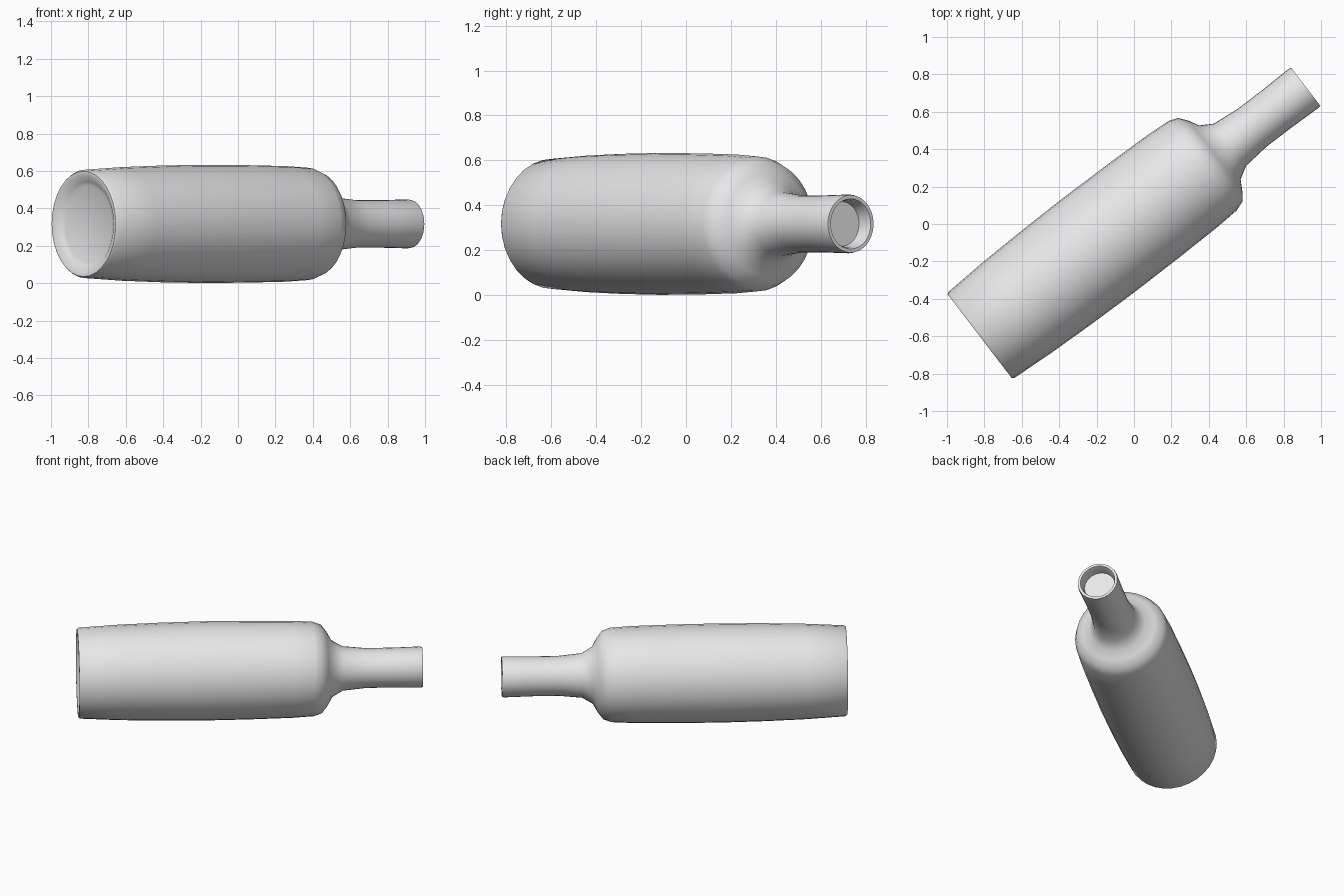
import bpy
import bmesh
import math

default_cube = bpy.data.objects.get("Cube")
if default_cube:
    bpy.data.objects.remove(default_cube, do_unlink=True)

SIDES = 32
HEADING = math.atan2(1.335, 1.745)
BASE_CENTRE = (-0.825, -0.6, 0.317)

grey = bpy.data.materials.new("plain grey")
grey.use_nodes = True
grey.diffuse_color = (0.8, 0.8, 0.8, 1)
grey.node_tree.nodes["Principled BSDF"].inputs["Base Color"].default_value = (0.8, 0.8, 0.8, 1)


def lathe(name, profile):
    """Spin (radius, distance) points around the axis; radius 0 closes an end."""
    bm = bmesh.new()
    verts = [bm.verts.new((r, 0, d)) for r, d in profile]
    edges = [bm.edges.new(pair) for pair in zip(verts, verts[1:])]
    bmesh.ops.spin(bm, geom=verts + edges, cent=(0, 0, 0), axis=(0, 0, 1),
                   angle=math.tau, steps=SIDES, use_duplicate=False)
    bmesh.ops.remove_doubles(bm, verts=bm.verts, dist=0.0005)
    bmesh.ops.recalc_face_normals(bm, faces=bm.faces)
    mesh = bpy.data.meshes.new(name)
    bm.to_mesh(mesh)
    bm.free()
    mesh.materials.append(grey)
    obj = bpy.data.objects.new(name, mesh)
    bpy.context.collection.objects.link(obj)
    return obj


# Recessed underside and rim of the base
base = [(0, 0.035), (0.205, 0.035), (0.225, 0.025), (0.262, 0.0), (0.282, 0.0), (0.29, 0.012)]
# Gently swelling body
body = [(0.304, 0.26), (0.312, 0.52), (0.316, 0.8), (0.314, 1.1), (0.309, 1.36)]
# Rounded shoulder flowing into the neck
shoulder = [(0.301, 1.5), (0.282, 1.552), (0.235, 1.588), (0.182, 1.617), (0.142, 1.685)]
# Neck, lip and the closed opening
neck = [(0.127, 1.835), (0.127, 2.0), (0.131, 2.18), (0.128, 2.195),
        (0.112, 2.195), (0.106, 2.18), (0.1, 2.125), (0, 2.125)]

bottle = lathe("bottle", base + body + shoulder + neck)
bottle.location = BASE_CENTRE
bottle.rotation_euler = (0, math.pi / 2, HEADING)

bpy.ops.object.select_all(action="DESELECT")
bottle.select_set(True)
bpy.context.view_layer.objects.active = bottle
bpy.ops.object.shade_smooth_by_angle(angle=math.radians(40))
